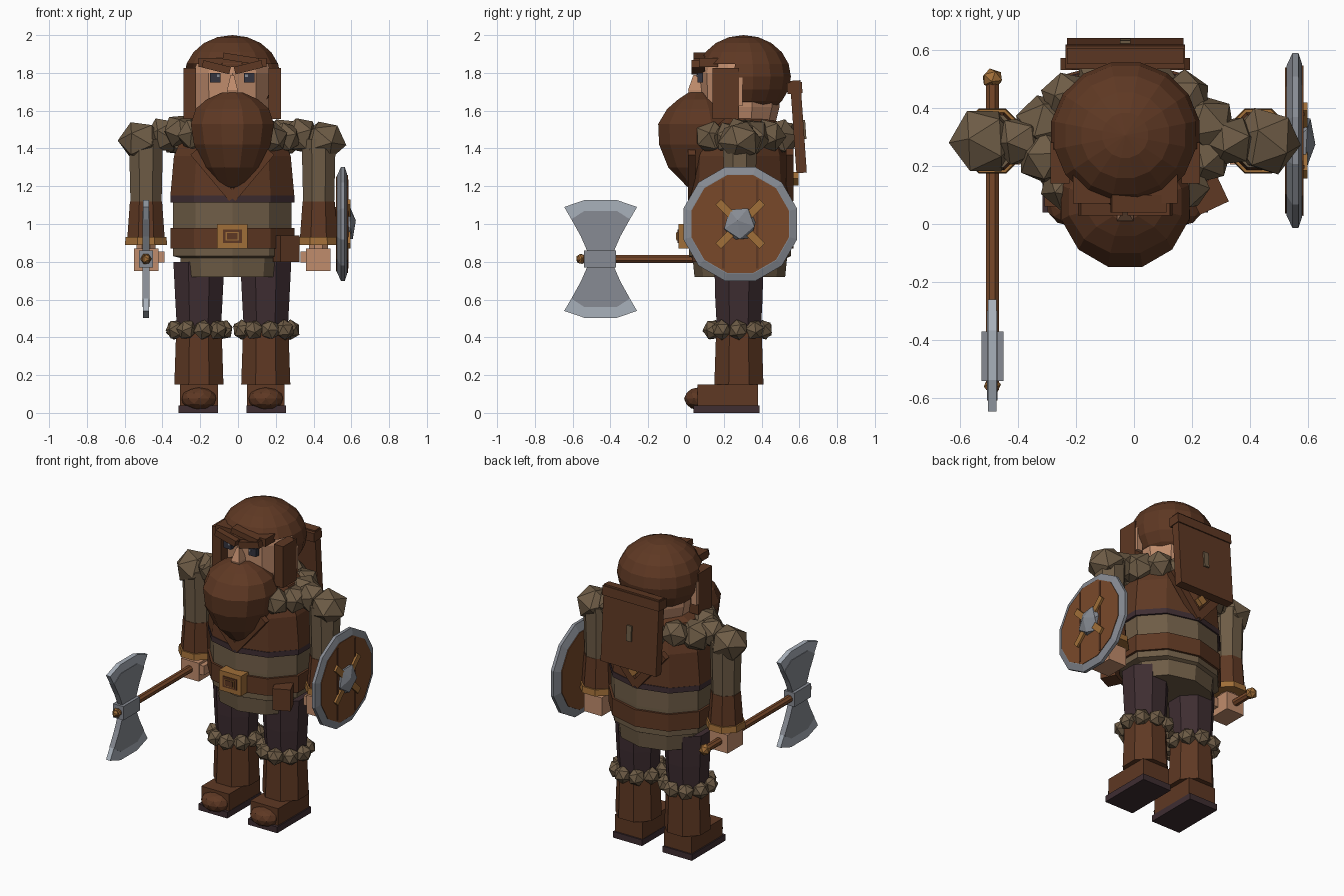
import bpy, bmesh, math, random
from mathutils import Matrix, Vector, Euler

if "Cube" in bpy.data.objects:
    bpy.data.objects.remove(bpy.data.objects["Cube"])
random.seed(4)
CX, CY = -0.03, 0.285          # body axis
SIDES = ((-1, "right"), (1, "left"))


def material(name, hexa):
    m = bpy.data.materials.new(name)
    srgb = [int(hexa[i:i + 2], 16) / 255 for i in (0, 2, 4)]
    col = [((c + 0.055) / 1.055) ** 2.4 for c in srgb] + [1]
    m.use_nodes = True
    m.diffuse_color = col
    m.node_tree.nodes["Principled BSDF"].inputs["Base Color"].default_value = col
    return m


brown = material("brown leather", "5E3823")
fur = material("tan fur", "6E5C46")
dark = material("dark cloth", "3E2D31")
gold = material("brass", "A06E38")
skin = material("skin", "C08C6C")
steel = material("steel", "878B93")
bright = material("bright steel", "A9B1BB")
wood = material("shield wood", "79492A")
eye_dark = material("eye dark", "34343F")


def finish(name, bm, mat):
    bmesh.ops.recalc_face_normals(bm, faces=bm.faces)
    me = bpy.data.meshes.new(name)
    bm.to_mesh(me)
    bm.free()
    me.materials.append(mat)
    ob = bpy.data.objects.new(name, me)
    bpy.context.collection.objects.link(ob)
    return ob


def place(loc, rot=(0, 0, 0), size=(1, 1, 1)):
    turn = Euler([math.radians(a) for a in rot]).to_matrix().to_4x4()
    return Matrix.Translation(loc) @ turn @ Matrix.Diagonal((*size, 1))


def box(name, mat, loc, size, rot=(0, 0, 0)):
    bm = bmesh.new()
    bmesh.ops.create_cube(bm, size=1, matrix=place(loc, rot, size))
    return finish(name, bm, mat)


def ball(name, mat, loc, size, rot=None, sub=1):
    bm = bmesh.new()
    rot = rot or [random.uniform(0, 90) for _ in range(3)]
    bmesh.ops.create_icosphere(bm, subdivisions=sub, radius=1,
                               matrix=place(loc) @ Matrix.Diagonal((*size, 1)) @ place((0, 0, 0), rot))
    return finish(name, bm, mat)


def loft(name, mat, rings, n=8, loc=(0, 0, 0), rot=(0, 0, 0)):
    """Stack of elliptical rings: (z, x radius, y radius, y shift)."""
    bm = bmesh.new()
    loops = []
    for z, rx, ry, *shift in rings:
        dy = shift[0] if shift else 0
        angles = [2 * math.pi * (i + 0.5) / n for i in range(n)]
        k = 1 / math.cos(math.pi / n) if n == 8 else 1
        loops.append([bm.verts.new((rx * k * math.cos(a), dy + ry * k * math.sin(a), z)) for a in angles])
    for a, b in zip(loops, loops[1:]):
        for i in range(n):
            bm.faces.new((a[i], a[(i + 1) % n], b[(i + 1) % n], b[i]))
    bm.faces.new(loops[0])
    bm.faces.new(loops[-1])
    bm.transform(place(loc, rot))
    return finish(name, bm, mat)


def prism(name, mat, outline, x, thick):
    """Extrude a y-z outline along x."""
    bm = bmesh.new()
    face = bm.faces.new([bm.verts.new((x - thick / 2, y, z)) for y, z in outline])
    out = bmesh.ops.extrude_face_region(bm, geom=[face])
    bmesh.ops.translate(bm, vec=(thick, 0, 0), verts=[v for v in out["geom"] if isinstance(v, bmesh.types.BMVert)])
    return finish(name, bm, mat)


# Legs and boots
for s, side in SIDES:
    x = CX + s * 0.177
    box(side + "_sole", dark, (x + s * 0.003, 0.215, 0.02), (0.21, 0.35, 0.04))
    box(side + "_boot_foot", brown, (x, 0.22, 0.09), (0.2, 0.32, 0.12))
    ball(side + "_boot_toe", brown, (x, 0.065, 0.075), (0.095, 0.075, 0.06), (0, 0, 0), 2)
    loft(side + "_boot_shaft", brown, [(0.15, 0.13, 0.13), (0.45, 0.12, 0.12)], 8, (x, 0.28, 0))
    loft(side + "_trouser_leg", dark, [(0.42, 0.115, 0.115), (0.6, 0.125, 0.125), (0.8, 0.135, 0.13)], 8, (x, 0.28, 0))
    for i in range(9):
        a = 2 * math.pi * i / 9
        ball(f"{side}_boot_fur_{i}", fur, (x + 0.13 * math.cos(a), 0.275 + 0.135 * math.sin(a), 0.44), (0.055,) * 3)

# Torso
body = (CX, CY, 0)
loft("tunic_skirt", fur, [(0.72, 0.28, 0.24), (0.82, 0.29, 0.25), (0.83, 0.33, 0.27),
                          (1.0, 0.33, 0.27), (1.12, 0.33, 0.265)], 10, body)
loft("belt", brown, [(0.87, 0.345, 0.285), (0.98, 0.345, 0.285)], 10, body)
loft("waist_trim", dark, [(1.115, 0.345, 0.275), (1.15, 0.345, 0.275)], 10, body)
loft("leather_vest", brown, [(1.15, 0.345, 0.27), (1.36, 0.325, 0.26), (1.53, 0.25, 0.21), (1.58, 0.15, 0.15)], 10, body)
box("buckle_frame", gold, (CX, 0.0, 0.935), (0.16, 0.08, 0.13))
box("buckle_recess", brown, (CX, -0.041, 0.935), (0.1, 0.008, 0.07))
box("buckle_pin", gold, (CX, -0.045, 0.935), (0.07, 0.008, 0.045))
box("buckle_core", brown, (CX, -0.049, 0.935), (0.055, 0.008, 0.035))
box("belt_pouch", brown, (0.255, 0.1, 0.87), (0.11, 0.1, 0.14), (0, 0, 25))
for s, side in SIDES:
    for y, where in ((0.03, "front"), (0.55, "back")):
        box(f"{side}_{where}_strap", brown, (CX + s * 0.1, y, 1.26), (0.05, 0.04, 0.32), (0, s * 40, 0))
box("strap_ring", gold, (CX, 0.58, 1.24), (0.05, 0.03, 0.05), (0, 45, 0))

# Fur collar
for i in range(12):
    a = 2 * math.pi * (i + 0.5) / 12
    r = random.uniform(0.09, 0.11)
    ball(f"collar_fur_{i}", fur, (CX + 0.285 * math.cos(a), CY + 0.215 * math.sin(a), 1.475 + random.uniform(-0.02, 0.02)),
         (r, r, r * 0.95))

# Arms
for s, side in SIDES:
    x = CX + s * 0.457
    ball(side + "_shoulder_fur", fur, (CX + s * 0.485, CY, 1.44), (0.122, 0.122, 0.11))
    ball(side + "_inner_shoulder_fur", fur, (CX + s * 0.36, CY, 1.47), (0.1, 0.09, 0.1))
    loft(side + "_sleeve", fur, [(1.1, 0.082, 0.082), (1.45, 0.09, 0.09)], 8, (x, CY, 0))
    loft(side + "_bracer", brown, [(0.91, 0.1, 0.1), (1.12, 0.085, 0.085)], 8, (x, CY, 0))
    loft(side + "_cuff", gold, [(0.89, 0.112, 0.112), (0.93, 0.108, 0.108)], 8, (x, CY, 0))
    loft(side + "_wrist", skin, [(0.84, 0.05, 0.05), (0.91, 0.05, 0.05)], 8, (x, CY, 0))
    box(side + "_hand", skin, (CX + s * 0.455, 0.275, 0.81), (0.13, 0.16, 0.12))
    box(side + "_thumb", skin, (CX + s * 0.385, 0.24, 0.825), (0.05, 0.07, 0.06))

# Head
loft("face", skin, [(1.5, 0.18, 0.18), (1.62, 0.21, 0.21), (1.8, 0.215, 0.215), (1.88, 0.19, 0.19)], 10, body)
bm = bmesh.new()
bmesh.ops.create_uvsphere(bm, u_segments=16, v_segments=10, radius=1,
                          matrix=place((CX, 0.305, 1.78), (0, 0, 11.25), (0.26, 0.255, 0.22)))
front = [f for f in bm.faces if f.calc_center_median().y < 0.22 and f.calc_center_median().z < 1.83]
bmesh.ops.delete(bm, geom=front, context="FACES")
finish("hair", bm, brown)
box("fringe", brown, (CX, 0.12, 1.855), (0.36, 0.1, 0.05))
for s, side in SIDES:
    box(side + "_sidelock", brown, (CX + s * 0.225, 0.21, 1.69), (0.065, 0.14, 0.27))
    box(side + "_ear", skin, (CX + s * 0.235, 0.285, 1.7), (0.04, 0.03, 0.15))
    box(side + "_eye", eye_dark, (CX + s * 0.09, 0.075, 1.775), (0.055, 0.03, 0.05))
    box(side + "_pupil", steel, (CX + s * 0.075, 0.058, 1.785), (0.014, 0.006, 0.014))
    box(side + "_brow", brown, (CX + s * 0.085, 0.065, 1.83), (0.15, 0.07, 0.04), (0, -s * 14, 0))
box("forehead_lock", brown, (0.015, 0.07, 1.875), (0.19, 0.06, 0.035), (0, 9, 0))
loft("nose", skin, [(1.67, 0.04, 0.04), (1.71, 0.04, 0.055), (1.79, 0.012, 0.015)], 4, (CX, 0.05, 0))
loft("beard", brown, [(1.15, 0.02, 0.03, 0.12), (1.2, 0.08, 0.1, 0.1), (1.3, 0.155, 0.18, 0.08),
                      (1.42, 0.21, 0.225, 0.075), (1.53, 0.228, 0.23, 0.075), (1.61, 0.2, 0.18, 0.075),
                      (1.66, 0.14, 0.12, 0.075), (1.695, 0.06, 0.06, 0.07)], 12, (CX, 0, 0))

# Back board
box("back_board", brown, (CX, 0.595, 1.515), (0.4, 0.055, 0.49), (4, 0, 0))
box("back_board_rim", brown, (CX, 0.575, 1.72), (0.41, 0.08, 0.06), (4, 0, 0))
box("back_board_tab", fur, (CX, 0.624, 1.5), (0.035, 0.02, 0.1), (4, 0, 0))

# Axe
AX, AZ = -0.487, 0.815
loft("axe_shaft", wood, [(-0.57, 0.022, 0.022), (0.5, 0.022, 0.022)], 8, (AX, 0, AZ), (-90, 0, 0))
ball("axe_pommel", gold, (AX, 0.5, AZ), (0.038, 0.036, 0.038))
ball("axe_tip", gold, (AX, -0.555, AZ), (0.03,) * 3)
box("axe_socket", steel, (AX, -0.455, AZ), (0.075, 0.17, 0.09))
half = [(0.07, 0.04), (0.105, 0.12), (0.155, 0.21)]
inner = half[-1:] + [(0.085, 0.255)]
edge = [(0.085, 0.312), (0.193, 0.275)]


def mirrored(points, flip):
    pts = points + [(-y, z) for y, z in reversed(points)]
    return [(-0.452 + y, AZ + flip * z) for y, z in pts]


for flip, name in ((1, "upper"), (-1, "lower")):
    prism(name + "_axe_blade", steel, mirrored(half + inner[1:], flip), AX, 0.036)
    bow = mirrored(inner, flip)
    prism(name + "_axe_edge", bright, bow + mirrored(edge[::-1], flip)[::-1], AX, 0.03)

# Shield, facing the model's left
SX, SZ = 0.52, 1.0
ROT = (0, 90, 0)
hub = (SX, 0.287, SZ)
loft("shield_rim_back", steel, [(0.004, 0.265, 0.265), (0.025, 0.312, 0.312), (0.045, 0.312, 0.312),
                                (0.058, 0.272, 0.272)], 12, hub, ROT)
loft("shield_face", wood, [(0.0, 0.26, 0.26), (0.062, 0.268, 0.268)], 12, hub, ROT)
for s, side in SIDES:
    box(side + "_plank_seam", brown, (SX + 0.062, 0.287 + s * 0.09, SZ), (0.008, 0.012, 0.47))
for a in (45, 135, 225, 315):
    t = math.radians(a)
    box(f"shield_brace_{a}", gold, (SX + 0.066, 0.287 + 0.115 * math.cos(t), SZ + 0.115 * math.sin(t)),
        (0.02, 0.1, 0.04), (a, 0, 0))
ball("shield_boss", steel, (SX + 0.06, 0.287, SZ), (0.045, 0.095, 0.1))
box("shield_grip", brown, (0.505, 0.287, 0.99), (0.04, 0.05, 0.2))
